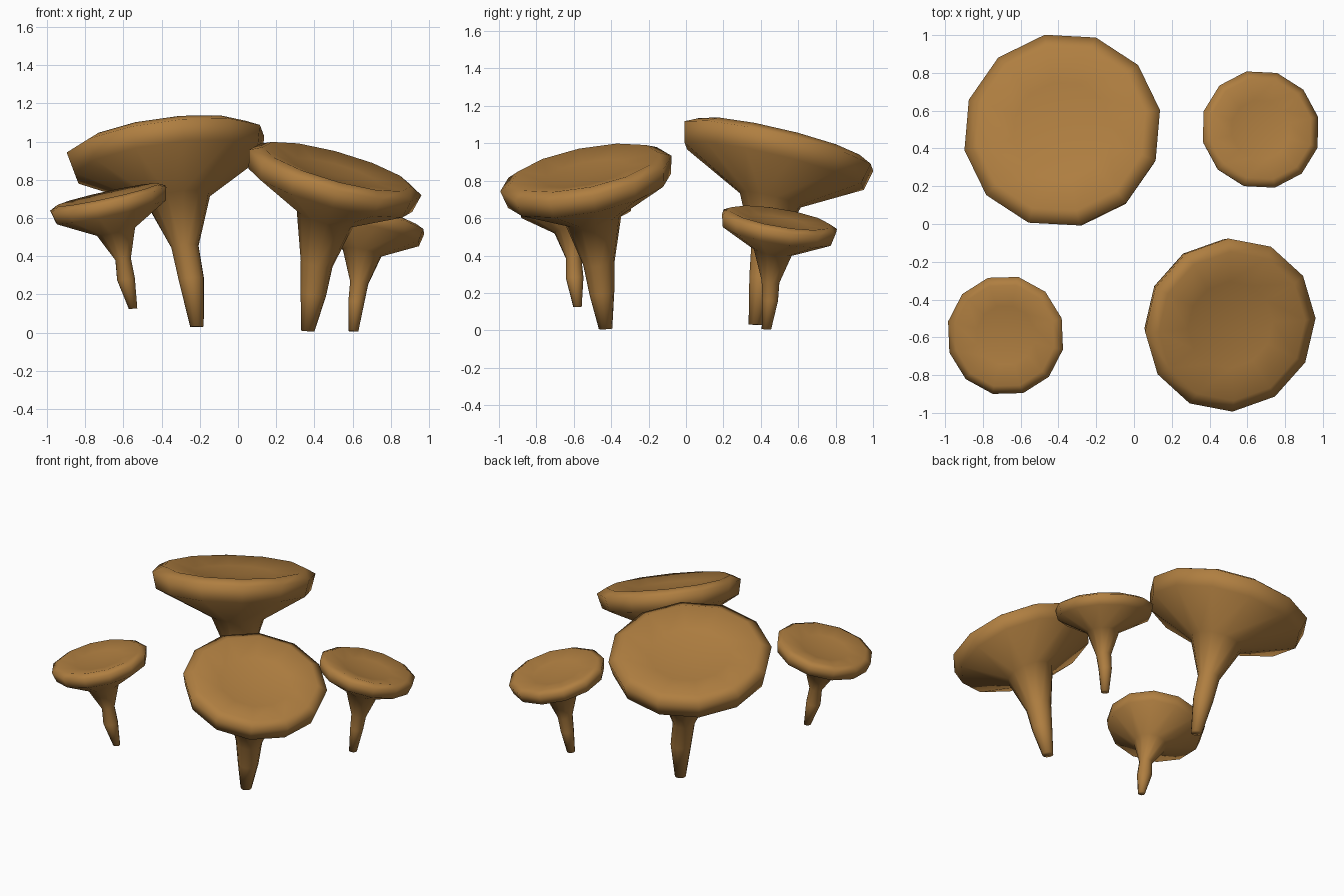
import bpy, bmesh, math
from mathutils import Vector

if "Cube" in bpy.data.objects:
    bpy.data.objects.remove(bpy.data.objects["Cube"])

SIDES = 12

brown = bpy.data.materials.new("mushroom_brown")
brown.diffuse_color = (0.43, 0.21, 0.052, 1)
brown.use_nodes = True
brown.node_tree.nodes["Principled BSDF"].inputs["Base Color"].default_value = brown.diffuse_color


def ring(bm, centre, radius, normal, phase):
    """Circle of vertices in the plane facing along normal."""
    turn = Vector((0, 0, 1)).rotation_difference(normal)
    pts = []
    for i in range(SIDES):
        a = math.radians(phase + 360 * i / SIDES)
        offset = Vector((math.cos(a), math.sin(a), 0)) * radius
        pts.append(bm.verts.new(Vector(centre) + turn @ offset))
    return pts


def mushroom(name, stem, centre, radius, slope, phase):
    """stem: (x, y, z, radius) rings, foot to neck; centre: middle of the widest cap ring."""
    bm = bmesh.new()
    tilt = Vector((-slope[0], -slope[1], 1)).normalized()
    up = Vector((0, 0, 1))
    rings = []
    # stem, turning gradually towards the cap's tilt
    for i, (x, y, z, r) in enumerate(stem):
        n = up.lerp(tilt, (i + 1) / len(stem)).normalized()
        rings.append(ring(bm, (x, y, z), r, n, phase))
    # cap: lower rim, widest rim, bevelled upper rim, shallow dish
    for r, h in ((0.95, -0.21), (1.0, 0.0), (0.86, 0.07), (0.5, 0.0)):
        rings.append(ring(bm, Vector(centre) + tilt * h * radius, r * radius, tilt, phase))
    for a, b in zip(rings, rings[1:]):
        for i in range(SIDES):
            j = (i + 1) % SIDES
            bm.faces.new((a[i], a[j], b[j], b[i]))
    # middle of the dish
    mid = bm.verts.new(Vector(centre) + tilt * -0.03 * radius)
    top = rings[-1]
    for i in range(SIDES):
        bm.faces.new((top[i], top[(i + 1) % SIDES], mid))
    bm.faces.new(rings[0][::-1])
    for f in bm.faces:
        f.smooth = True
    bmesh.ops.recalc_face_normals(bm, faces=bm.faces[:])
    mesh = bpy.data.meshes.new(name)
    bm.to_mesh(mesh)
    bm.free()
    mesh.materials.append(brown)
    obj = bpy.data.objects.new(name, mesh)
    bpy.context.collection.objects.link(obj)


# two large mushrooms
mushroom("large_back_mushroom",
         [(-0.215, 0.37, 0.03, 0.036), (-0.245, 0.405, 0.28, 0.068),
          (-0.278, 0.42, 0.45, 0.073), (-0.315, 0.45, 0.70, 0.172)],
         (-0.38, 0.497, 0.985), 0.53, (0.13, -0.24), 11)
mushroom("large_front_mushroom",
         [(0.365, -0.43, 0.008, 0.036), (0.395, -0.45, 0.2, 0.067),
          (0.412, -0.465, 0.36, 0.085), (0.457, -0.495, 0.60, 0.155)],
         (0.51, -0.535, 0.838), 0.468, (-0.28, 0.2), 3)

# two small mushrooms
mushroom("small_front_mushroom",
         [(-0.55, -0.58, 0.125, 0.023), (-0.587, -0.595, 0.28, 0.048),
          (-0.602, -0.60, 0.385, 0.042), (-0.64, -0.60, 0.53, 0.106)],
         (-0.68, -0.59, 0.70), 0.319, (0.22, 0.07), 17)
mushroom("small_back_mushroom",
         [(0.605, 0.43, 0.006, 0.026), (0.62, 0.45, 0.16, 0.043),
          (0.635, 0.452, 0.26, 0.049), (0.65, 0.465, 0.42, 0.106)],
         (0.67, 0.50, 0.58), 0.319, (-0.18, -0.17), 13)
